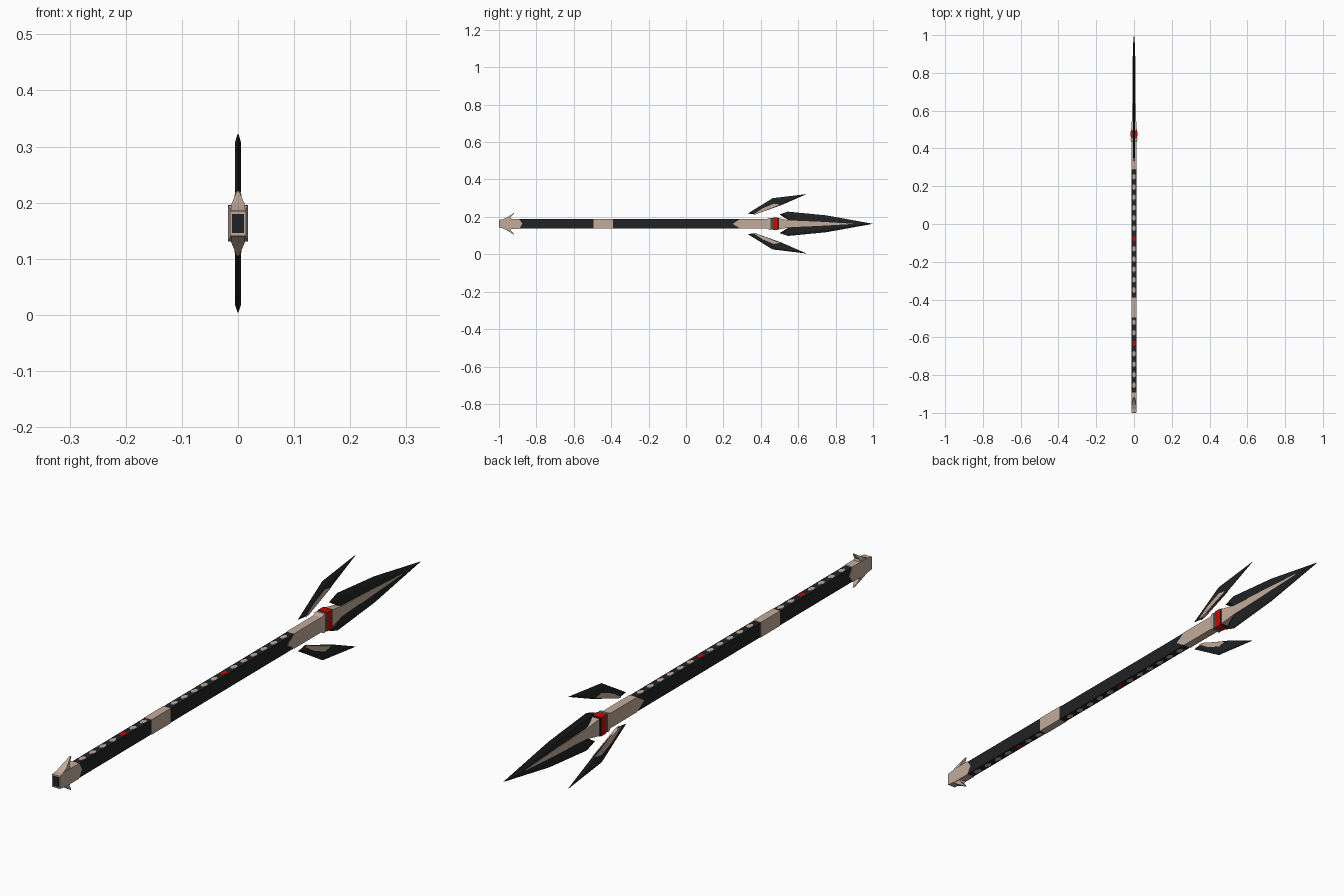
import bpy, bmesh

if "Cube" in bpy.data.objects:
    bpy.data.objects.remove(bpy.data.objects["Cube"])

CZ = 0.163  # height of the spear axis


def material(name, rgb):
    m = bpy.data.materials.new(name)
    m.diffuse_color = (*rgb, 1)
    m.use_nodes = True
    m.node_tree.nodes["Principled BSDF"].inputs["Base Color"].default_value = m.diffuse_color
    return m


BONE = material("bone", (0.54, 0.41, 0.33))
DARK = material("charcoal", (0.015, 0.016, 0.017))
RED = material("red", (0.6, 0.002, 0.002))
GREY = material("dark_grey", (0.08, 0.075, 0.07))


def loft(name, rings, mat):
    """Join closed rings of (x, y, z) points, z measured from the axis, and cap both ends."""
    bm = bmesh.new()
    vs = [[bm.verts.new((x, y, z + CZ)) for x, y, z in r] for r in rings]
    n = len(vs[0])
    for a, b in zip(vs, vs[1:]):
        for i in range(n):
            bm.faces.new((a[i], a[(i + 1) % n], b[(i + 1) % n], b[i]))
    bm.faces.new(vs[0][::-1])
    bm.faces.new(vs[-1])
    bmesh.ops.recalc_face_normals(bm, faces=bm.faces)
    me = bpy.data.meshes.new(name)
    bm.to_mesh(me)
    bm.free()
    me.materials.append(mat)
    ob = bpy.data.objects.new(name, me)
    bpy.context.collection.objects.link(ob)
    return ob


def prism(name, pts, hx, mat):
    """Side profile (y, z) extruded across x."""
    return loft(name, [[(x, y, z) for y, z in pts] for x in (-hx, hx)], mat)


def tube(name, sections, mat):
    """Rectangular sections (y, half x, half z) along the axis."""
    return loft(name, [[(-a, y, -b), (a, y, -b), (a, y, b), (-a, y, b)]
                       for y, a, b in sections], mat)


def bevelled(name, pts, inner, hx, edge, mat):
    """Flat plate with sloping, sharpened edges."""
    return loft(name, [[(x, y, z) for y, z in p] for x, p in
                       ((-hx, inner), (-edge, pts), (edge, pts), (hx, inner))], mat)


def mirrored(pts):
    return pts + [(y, -z) for y, z in reversed(pts) if z]


# shaft and its bone sleeves
tube("shaft", [(-0.93, 0.0135, 0.025), (0.32, 0.0135, 0.025)], DARK)
tube("middle_sleeve", [(-0.495, 0.0145, 0.026), (-0.39, 0.0145, 0.026)], BONE)
prism("neck_sleeve", mirrored([(0.25, 0), (0.29, 0.026), (0.45, 0.026)]), 0.0145, BONE)
prism("butt_cap", mirrored([(-0.875, 0), (-0.892, 0.0265), (-0.96, 0.0265), (-0.998, 0.022)]),
      0.0145, BONE)
tube("butt_end_plate", [(-1.0, 0.011, 0.017), (-0.995, 0.011, 0.017)], DARK)

# swept spikes on the butt
for s, side in ((1, "upper"), (-1, "lower")):
    loft(side + "_butt_spike", [
        [(-0.013, -0.985, s * 0.022), (0.013, -0.985, s * 0.022),
         (0.013, -0.935, s * 0.022), (-0.013, -0.935, s * 0.022)],
        [(-0.012, -0.958, s * 0.034), (0.012, -0.958, s * 0.034),
         (0.010, -0.938, s * 0.034), (-0.010, -0.938, s * 0.034)],
        [(-0.002, -0.921, s * 0.058), (0.002, -0.921, s * 0.058),
         (0.002, -0.917, s * 0.058), (-0.002, -0.917, s * 0.058)]], BONE)

# inlaid hexagons on the top and bottom of the shaft
spots = [(0.25 - 0.0545 * i, i == 6) for i in range(12)]
spots += [(-0.52 - 0.0555 * i, i == 2) for i in range(7)]
for y, red in spots:
    for s in (1, -1):
        outline = [(0, -0.017), (0.009, -0.006), (0.009, 0.006),
                   (0, 0.017), (-0.009, 0.006), (-0.009, -0.006)]
        loft("inlay", [[(a, y + b, s * h) for a, b in outline] for h in (0.024, 0.0257)],
             RED if red else BONE)

# collar below the blade
tube("collar_base", [(0.435, 0.0145, 0.026), (0.446, 0.0175, 0.032), (0.452, 0.0175, 0.032)], BONE)
tube("collar_grey_band", [(0.452, 0.0168, 0.031), (0.466, 0.0168, 0.031)], GREY)
tube("collar_red_band", [(0.464, 0.0178, 0.0325), (0.49, 0.0178, 0.0325)], RED)
tube("collar_rim", [(0.49, 0.0165, 0.031), (0.496, 0.0165, 0.031)], DARK)

# main blade with bone spine
blade = mirrored([(0.55, 0.02), (0.5, 0.05), (0.545, 0.065), (0.75, 0.045), (1.0, 0)])
core = mirrored([(0.56, 0.012), (0.53, 0.043), (0.56, 0.05), (0.745, 0.031), (0.93, 0)])
bevelled("blade", blade, core, 0.0065, 0.0008, DARK)
tube("blade_spine", [(0.494, 0.0155, 0.03), (0.56, 0.0105, 0.018),
                     (0.72, 0.008, 0.011), (0.89, 0.0067, 0.001)], BONE)

# two floating side blades with bone inner strips
wing = [(0.33, 0.055), (0.463, 0.137), (0.645, 0.159), (0.51, 0.1), (0.37, 0.05)]
wing_core = [(0.355, 0.06), (0.468, 0.126), (0.60, 0.146), (0.505, 0.105), (0.375, 0.056)]
strip = [(0.362, 0.052), (0.41, 0.083), (0.47, 0.108), (0.505, 0.102), (0.38, 0.053)]
for s, side in ((1, "upper"), (-1, "lower")):
    flip = lambda pts: [(y, s * z) for y, z in pts]
    bevelled(side + "_side_blade", flip(wing), flip(wing_core), 0.005, 0.0008, DARK)
    prism(side + "_side_blade_strip", flip(strip), 0.0055, BONE)
